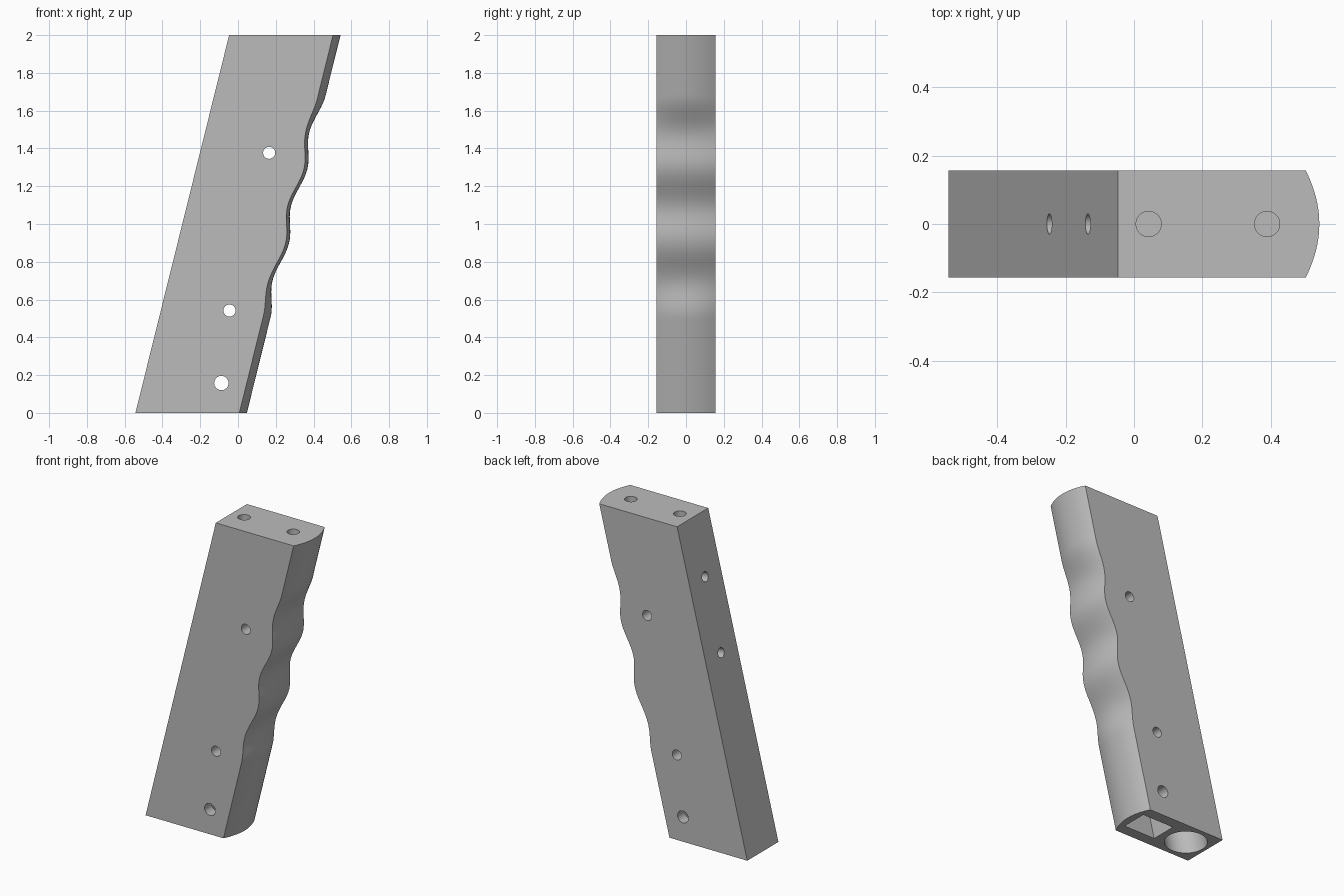
import bpy, bmesh, math
from mathutils import Vector

if "Cube" in bpy.data.objects:
    bpy.data.objects.remove(bpy.data.objects["Cube"])

HALF = 0.157                 # half thickness
SLOPE = 0.248                # rake of the grip
LEAN = Vector((SLOPE, 0, 1))
HEIGHT = 2.0
GROOVES = (0.70, 1.095, 1.485)

grey = bpy.data.materials.new("plain_grey")
grey.use_nodes = True
colour = (0.5, 0.5, 0.5, 1)
grey.diffuse_color = colour
grey.node_tree.nodes["Principled BSDF"].inputs["Base Color"].default_value = colour


def smoothstep(a, b, t):
    t = min(1, max(0, (t - a) / (b - a)))
    return t * t * (3 - 2 * t)


def make_object(name, bm):
    bmesh.ops.recalc_face_normals(bm, faces=bm.faces)
    mesh = bpy.data.meshes.new(name)
    bm.to_mesh(mesh)
    bm.free()
    mesh.materials.append(grey)
    obj = bpy.data.objects.new(name, mesh)
    bpy.context.collection.objects.link(obj)
    return obj


def ridge(z):
    """Outermost x of the finger side, dipping at each groove."""
    dip = sum(0.038 * math.cos(math.pi * (z - g) / 0.39) ** 2
              for g in GROOVES if abs(z - g) < 0.195)
    return 0.047 + SLOPE * z - dip


def bulge(z):
    """How far the rounded finger side stands out past its edges."""
    return 0.04 - 0.022 * smoothstep(0.5, 0.75, z) * (1 - smoothstep(1.45, 1.7, z))


# Grip body: flat sides and back, rounded and grooved finger side
bm = bmesh.new()
levels = [0] + [0.48 + 0.02 * i for i in range(63)] + [HEIGHT]
across = 20
rows = []
for z in levels:
    row = []
    for j in range(across + 1):
        t = 2 * j / across - 1
        x = ridge(z) - bulge(z) * t * t
        row.append(bm.verts.new((x, t * HALF, z)))
    rows.append(row)
for low, high in zip(rows, rows[1:]):
    for j in range(across):
        bm.faces.new((low[j], low[j + 1], high[j + 1], high[j]))
back = [[bm.verts.new((-0.543 + SLOPE * z, y, z)) for y in (-HALF, HALF)]
        for z in (0, HEIGHT)]
bm.faces.new((back[0][0], back[0][1], back[1][1], back[1][0]))
for k, j in ((0, 0), (1, across)):
    bm.faces.new([back[0][k]] + [r[j] for r in rows] + [back[1][k]])
for b, row in ((back[0], rows[0]), (back[1], rows[-1])):
    bm.faces.new([b[0]] + row + [b[1]])
grip = make_object("grip_body", bm)


def cut(points, direction):
    """Sweep an outline along a direction and cut it from the grip."""
    bm = bmesh.new()
    near = [bm.verts.new(p) for p in points]
    far = [bm.verts.new(p + direction) for p in points]
    bm.faces.new(near)
    bm.faces.new(far)
    for i in range(len(near)):
        k = (i + 1) % len(near)
        bm.faces.new((near[i], near[k], far[k], far[i]))
    cutter = make_object("cutter", bm)
    cutter.hide_render = True
    mod = grip.modifiers.new("cut", 'BOOLEAN')
    mod.operation = 'DIFFERENCE'
    mod.solver = 'EXACT'
    mod.object = cutter
    bpy.context.view_layer.objects.active = grip
    bpy.ops.object.modifier_apply(modifier=mod.name)
    bpy.data.objects.remove(cutter)


def ring(centre, radius, u, v, sides=32):
    angles = [2 * math.pi * i / sides for i in range(sides)]
    return [Vector(centre) + radius * (math.cos(a) * u + math.sin(a) * v)
            for a in angles]


X, Y, Z = Vector((1, 0, 0)), Vector((0, 1, 0)), Vector((0, 0, 1))

# Round bore and square pocket rising from the base along the rake
cut(ring(Vector((-0.395, 0, 0)) - 0.05 * LEAN, 0.126, X, Y, 48), LEAN * 1.0)
pocket = [Vector((x, y, 0)) - 0.05 * LEAN
          for x, y in ((-0.225, -0.085), (0.0, -0.085), (0.0, 0.085), (-0.225, 0.085))]
cut(pocket, LEAN * 0.75)

# Cross holes through both flat sides
for x, z, r in ((0.165, 1.377, 0.032), (-0.045, 0.542, 0.032), (-0.088, 0.158, 0.038)):
    cut(ring((x, -0.3, z), r, X, Z), Y * 0.6)

# Blind holes in the top
for x in (0.043, 0.39):
    cut(ring((x, 0, HEIGHT - 0.22), 0.037, X, Y), Z * 0.3)

# Blind holes square to the back
along = LEAN.normalized()
inward = Y.cross(along)
for z in (1.19, 1.645):
    start = Vector((-0.543 + SLOPE * z, 0, z)) - 0.05 * inward
    cut(ring(start, 0.03, along, Y), inward * 0.25)

# Smooth finger side with crisp edges
bpy.ops.object.select_all(action='DESELECT')
grip.select_set(True)
bpy.context.view_layer.objects.active = grip
bpy.ops.object.shade_smooth_by_angle(angle=math.radians(30))
